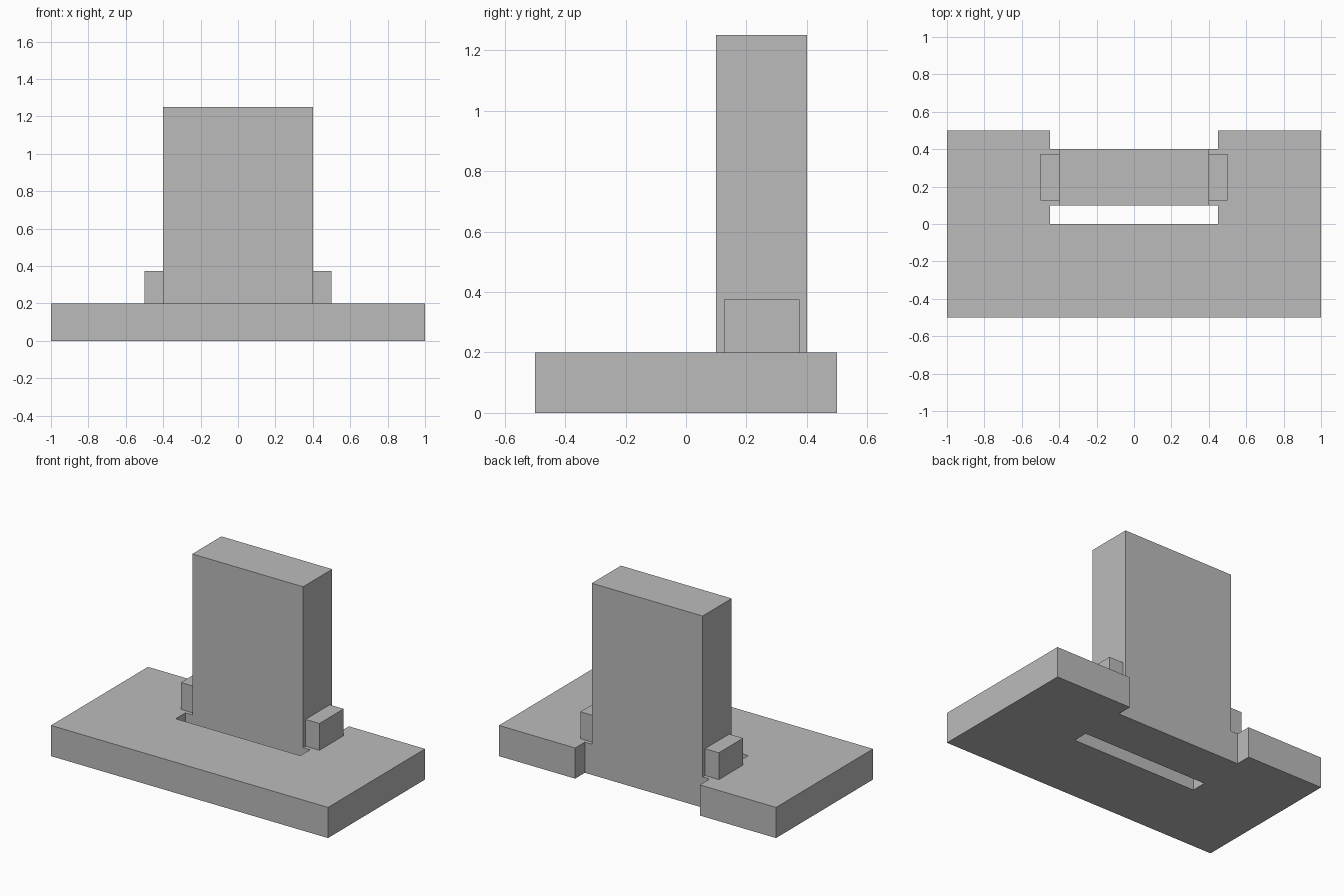
import bpy

default = bpy.data.objects.get("Cube")
if default:
    bpy.data.objects.remove(default, do_unlink=True)

grey = bpy.data.materials.new("plain_grey")
grey.use_nodes = True
colour = (0.5, 0.5, 0.5, 1)
grey.diffuse_color = colour
grey.node_tree.nodes["Principled BSDF"].inputs["Base Color"].default_value = colour


def box(name, low, high):
    """Axis-aligned box between two corners."""
    centre = [(a + b) / 2 for a, b in zip(low, high)]
    bpy.ops.mesh.primitive_cube_add(size=1, location=centre)
    obj = bpy.context.object
    obj.name = name
    obj.scale = [b - a for a, b in zip(low, high)]
    bpy.ops.object.transform_apply(location=True, rotation=False, scale=True)
    obj.data.materials.append(grey)
    return obj


def cut(target, name, low, high):
    """Subtract a box from the target."""
    cutter = box(name, low, high)
    cutter.hide_render = True
    mod = target.modifiers.new(name, 'BOOLEAN')
    mod.operation = 'DIFFERENCE'
    mod.solver = 'EXACT'
    mod.object = cutter
    bpy.context.view_layer.objects.active = target
    bpy.ops.object.modifier_apply(modifier=mod.name)
    bpy.data.objects.remove(cutter, do_unlink=True)


# Base slab with a through slot before the panel and a notch behind it
base = box("base", (-1, -0.5, 0), (1, 0.5, 0.2))
cut(base, "front_slot", (-0.45, 0, -0.1), (0.45, 0.1, 0.3))
cut(base, "back_notch", (-0.45, 0.4, -0.1), (0.45, 0.6, 0.3))

# Upright panel standing on the bridge between slot and notch
box("upright_panel", (-0.4, 0.1, 0.2), (0.4, 0.4, 1.25))

# Side pegs
box("left_peg", (0.4, 0.125, 0.2), (0.5, 0.375, 0.375))
box("right_peg", (-0.5, 0.125, 0.2), (-0.4, 0.375, 0.375))
